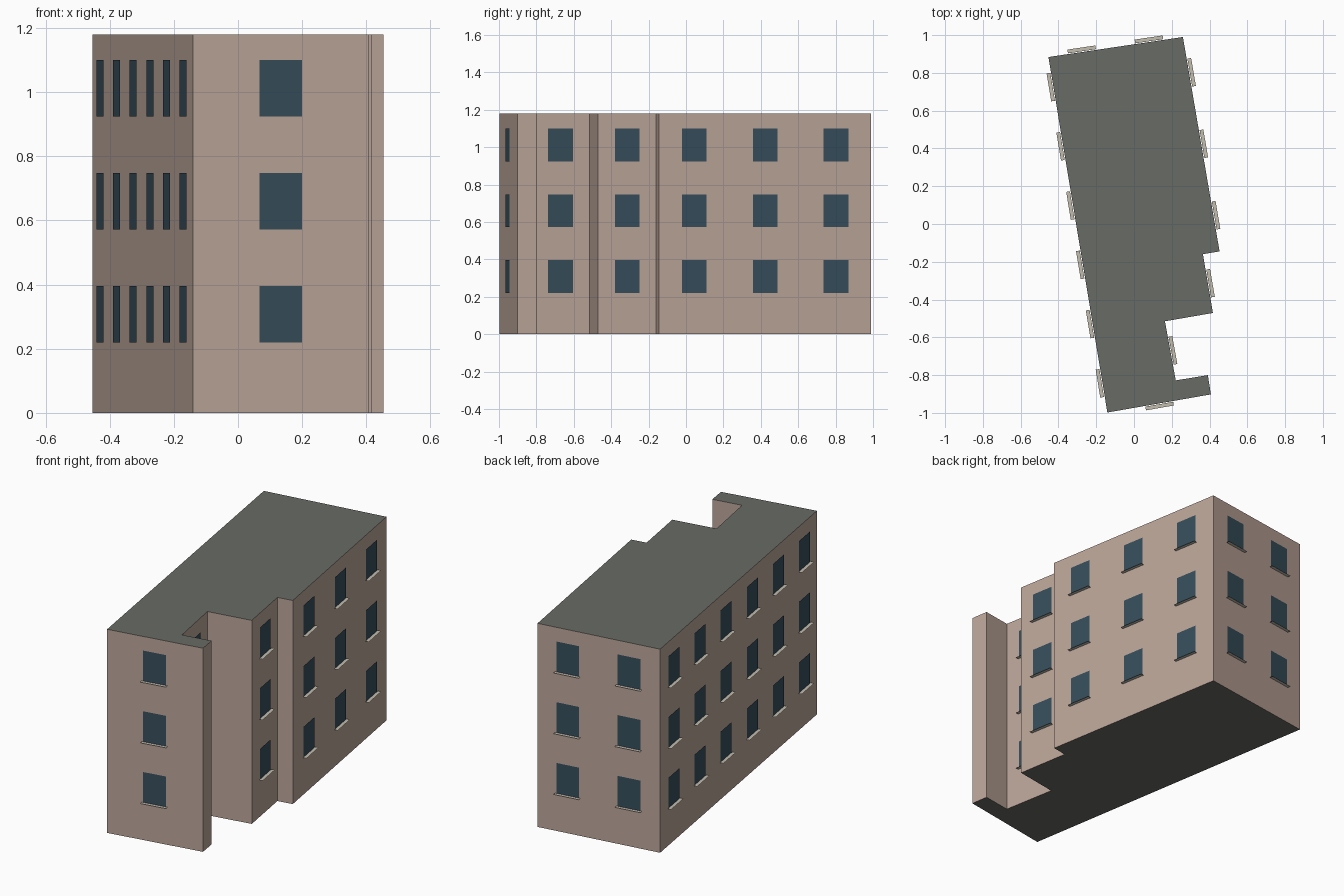
import bpy
from mathutils import Vector

if "Cube" in bpy.data.objects:
    bpy.data.objects.remove(bpy.data.objects["Cube"])

HEIGHT = 1.18
WIN_W, WIN_H = 0.134, 0.176
SILL_W, SILL_D = 0.15, 0.02
OFFSET = 0.004                       # glass sits just proud of the wall
FLOOR_Z = [0.22 + 0.352 * i for i in range(3)]

# Footprint corners, counter-clockwise, with window columns on the wall that follows
FOOTPRINT = [
    (-0.141, -0.998, 1), (0.407, -0.902, 0), (0.391, -0.800, 0),
    (0.221, -0.828, 1), (0.164, -0.515, 0), (0.418, -0.471, 1),
    (0.365, -0.160, 0), (0.453, -0.145, 3), (0.259, 0.990, 2),
    (-0.453, 0.884, 6),
]


def material(name, color):
    mat = bpy.data.materials.new(name)
    mat.diffuse_color = (*color, 1)
    mat.use_nodes = True
    mat.node_tree.nodes["Principled BSDF"].inputs["Base Color"].default_value = mat.diffuse_color
    return mat


def mesh_object(name, verts, faces, mat):
    mesh = bpy.data.meshes.new(name)
    mesh.from_pydata(verts, [], faces)
    mesh.materials.append(mat)
    obj = bpy.data.objects.new(name, mesh)
    bpy.context.collection.objects.link(obj)
    return obj


def quads_object(name, quads, mat):
    verts = [v for q in quads for v in q]
    faces = [tuple(range(4 * i, 4 * i + 4)) for i in range(len(quads))]
    return mesh_object(name, verts, faces, mat)


plaster = material("plaster", (0.50, 0.38, 0.32))
roofing = material("roofing", (0.14, 0.145, 0.13))
glass = material("glass", (0.037, 0.075, 0.105))
stone = material("stone", (0.55, 0.51, 0.43))

# Body: extruded footprint with walls in plaster, roof and underside in roofing
n = len(FOOTPRINT)
corners = [Vector((x, y, 0)) for x, y, _ in FOOTPRINT]
up = Vector((0, 0, 1))
verts = corners + [c + up * HEIGHT for c in corners]
faces = [(i, (i + 1) % n, (i + 1) % n + n, i + n) for i in range(n)]
faces += [tuple(range(n, 2 * n)), tuple(reversed(range(n)))]
body = mesh_object("building_body", verts, faces, plaster)
body.data.materials.append(roofing)
for poly in body.data.polygons[n:]:
    poly.material_index = 1

# Windows and sills: evenly spaced columns on each wall, one row per storey
for i, (_, _, columns) in enumerate(FOOTPRINT):
    if not columns:
        continue
    a, b = corners[i], corners[(i + 1) % n]
    along = (b - a).normalized()
    out = along.cross(up)
    panes, sills = [], []
    for c in range(columns):
        base = a.lerp(b, (c + 0.5) / columns) + out * OFFSET
        for z in FLOOR_Z:
            p = base + up * z
            w, s = along * WIN_W / 2, along * SILL_W / 2
            h, d = up * WIN_H, out * SILL_D
            panes.append([p - w, p + w, p + w + h, p - w + h])
            sills.append([p - s + d, p + s + d, p + s, p - s])
    quads_object(f"windows_wall_{i}", panes, glass)
    quads_object(f"sills_wall_{i}", sills, stone)
